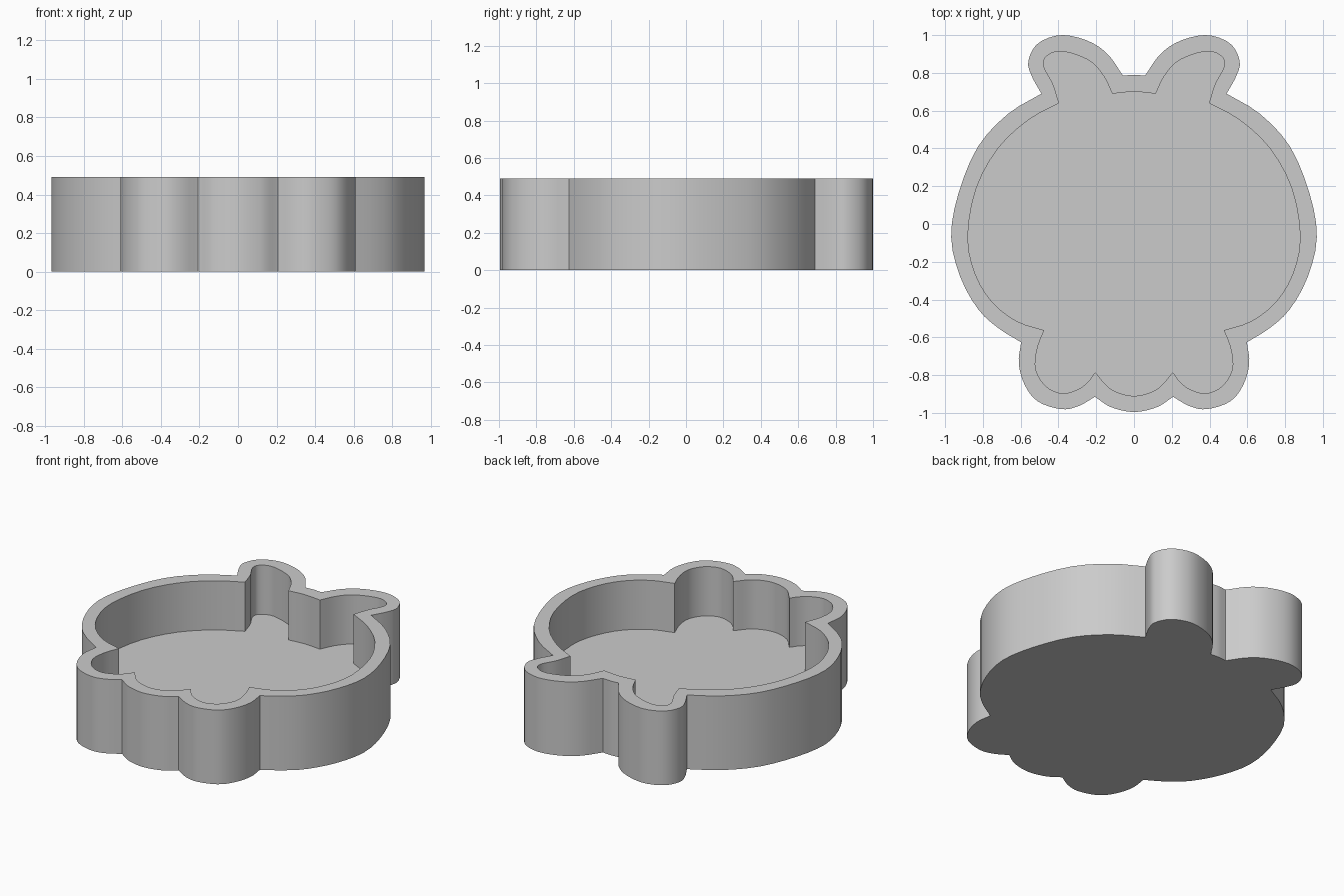
import bpy
import bmesh
import math
from mathutils import Vector

cube = bpy.data.objects.get("Cube")
if cube:
    bpy.data.objects.remove(cube, do_unlink=True)

HEIGHT = 0.49
FLOOR = 0.165
STEPS = 24

# Right half of each outline, from the back centre round to the front centre;
# every row is one smooth curve and rows meet at sharp corners.
OUTER = [
    [(0, .79), (.058, .785)],                                              # brow
    [(.058, .785), (.14, .9), (.245, .97), (.387, 1), (.51, .955),
     (.56, .86), (.54, .78), (.49, .69)],                                  # ear
    [(.49, .69), (.667, .583), (.826, .41), (.93, .16), (.968, -.07),
     (.92, -.28), (.826, -.45), (.72, -.55), (.598, -.626)],               # side
    [(.598, -.626), (.61, -.74), (.577, -.855), (.508, -.94),
     (.387, -.98), (.296, -.965), (.207, -.915)],                          # paw
    [(.207, -.915), (.12, -.97), (0, -.995)],                              # chin
]
INNER = [
    [(0, .7), (.115, .69)],
    [(.115, .69), (.165, .79), (.245, .87), (.387, .915), (.466, .885),
     (.476, .83), (.43, .743), (.397, .64)],
    [(.397, .64), (.56, .55), (.72, .4), (.836, .186), (.88, -.07),
     (.84, -.265), (.75, -.414), (.62, -.515), (.476, -.562)],
    [(.476, -.562), (.513, -.663), (.52, -.77), (.466, -.86),
     (.38, -.897), (.296, -.875), (.243, -.835), (.206, -.785)],
    [(.206, -.785), (.12, -.875), (0, -.91)],
]


def beyond(end, neighbour):
    """Extra control point past a curve end: mirrored on the centre line."""
    if end.x == 0:
        return Vector((-neighbour.x, neighbour.y))
    return 2 * end - neighbour


def smooth_curve(points):
    """Sample a Catmull-Rom curve at STEPS points, leaving out its end."""
    p = [Vector(q) for q in points]
    p = [beyond(p[0], p[1])] + p + [beyond(p[-1], p[-2])]
    spans = len(p) - 3
    result = []
    for s in range(STEPS):
        i, t = divmod(s * spans / STEPS, 1)
        a, b, c, d = p[int(i):int(i) + 4]
        result.append(b + t / 2 * (c - a + t * (2 * a - 5 * b + 4 * c - d
                                   + t * (3 * (b - c) + d - a))))
    return result


def outline(rows):
    """Closed symmetric loop built from the half outline."""
    half = [v for row in rows for v in smooth_curve(row)]
    half.append(Vector(rows[-1][-1]))
    return half + [Vector((-v.x, v.y)) for v in reversed(half[1:-1])]


def ring(bm, loop, z):
    return [bm.verts.new((v.x, v.y, z)) for v in loop]


def bridge(bm, first, second):
    n = len(first)
    for i in range(n):
        j = (i + 1) % n
        bm.faces.new((first[i], first[j], second[j], second[i]))


# Tray: base, outer wall, flat rim, inner wall and recessed floor
bm = bmesh.new()
outer, inner = outline(OUTER), outline(INNER)
rings = [ring(bm, outer, 0), ring(bm, outer, HEIGHT),
         ring(bm, inner, HEIGHT), ring(bm, inner, FLOOR)]
for lower, upper in zip(rings, rings[1:]):
    bridge(bm, lower, upper)
bm.faces.new(rings[0])
bm.faces.new(rings[-1])
bmesh.ops.recalc_face_normals(bm, faces=bm.faces)

mesh = bpy.data.meshes.new("animal_head_tray")
bm.to_mesh(mesh)
bm.free()
tray = bpy.data.objects.new("animal_head_tray", mesh)
bpy.context.collection.objects.link(tray)

# Plain grey material
grey = bpy.data.materials.new("light_grey")
grey.use_nodes = True
colour = (0.6, 0.6, 0.6, 1)
grey.diffuse_color = colour
grey.node_tree.nodes["Principled BSDF"].inputs["Base Color"].default_value = colour
mesh.materials.append(grey)

# Smooth walls with crisp rims and corners
bpy.context.view_layer.objects.active = tray
tray.select_set(True)
bpy.ops.object.shade_smooth_by_angle(angle=math.radians(30))
